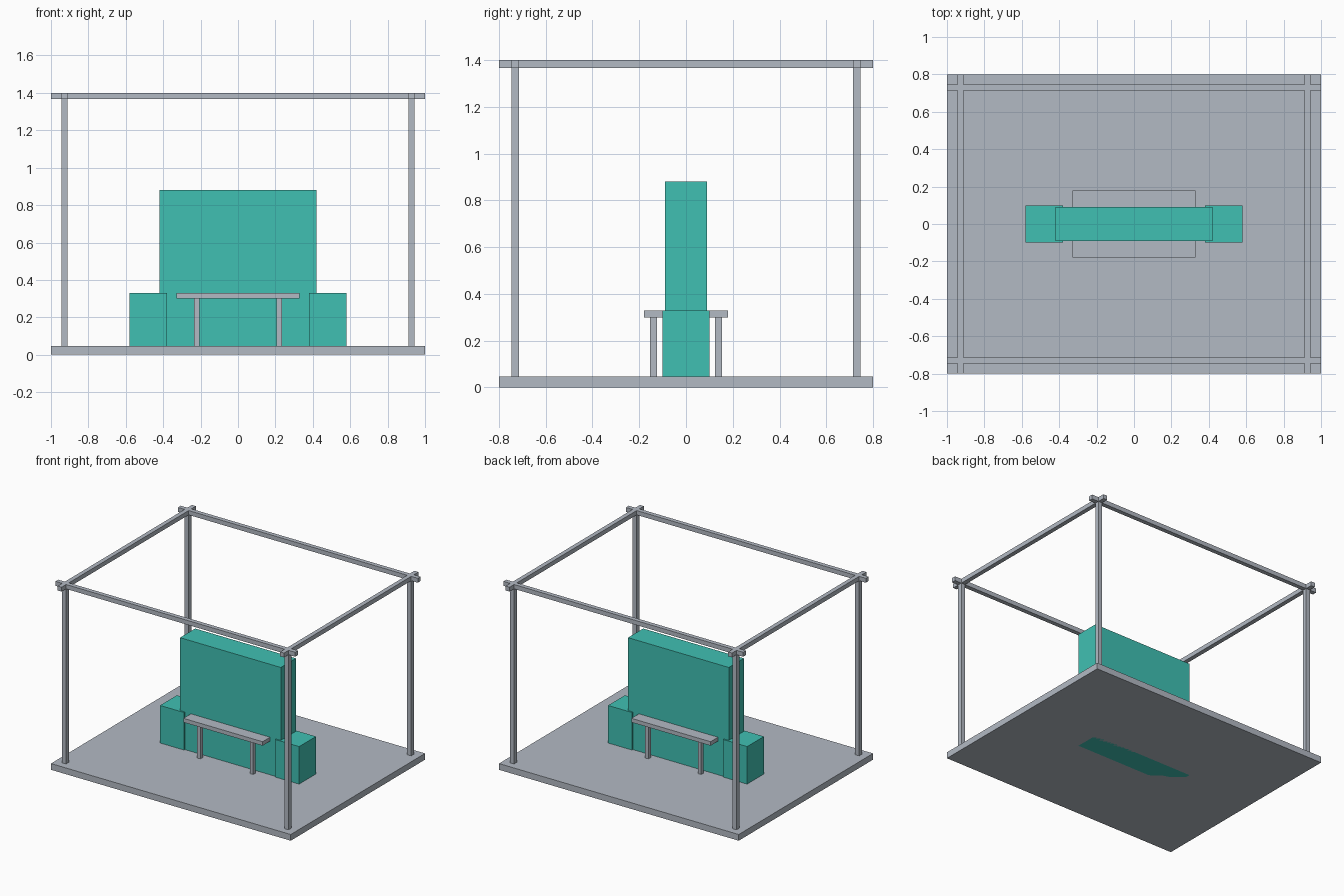
import bpy

cube = bpy.data.objects.get("Cube")
if cube:
    bpy.data.objects.remove(cube, do_unlink=True)


def material(name, colour):
    mat = bpy.data.materials.new(name)
    mat.use_nodes = True
    mat.diffuse_color = (*colour, 1)
    mat.node_tree.nodes["Principled BSDF"].inputs["Base Color"].default_value = (*colour, 1)
    return mat


GREY = material("pale grey", (0.45, 0.49, 0.55))
TEAL = material("teal", (0.051, 0.53, 0.45))


def box(name, centre, size, bottom, top, mat):
    """Box with its x/y centre and size, between two heights."""
    x, y = centre
    bpy.ops.mesh.primitive_cube_add(size=1, location=(x, y, (bottom + top) / 2))
    obj = bpy.context.object
    obj.name = name
    obj.scale = (*size, top - bottom)
    bpy.ops.object.transform_apply(location=False, rotation=False, scale=True)
    obj.data.materials.append(mat)
    return obj


FLOOR = 0.047
ROOF = 1.4
BEAM = 0.033
POST_X, POST_Y = 0.928, 0.73
COUNTER_TOP = 0.33
COUNTER_BOTTOM = 0.3
SIDES = (("right", -1), ("left", 1))
ENDS = (("front", -1), ("back", 1))

# Platform
box("platform", (0, 0), (2, 1.6), 0, FLOOR, GREY)

# Central display wall, set through the platform
box("display_wall", (0, 0), (0.84, 0.18), 0, 0.88, TEAL)

# Counter passing through the wall
box("counter_top", (0, 0), (0.66, 0.358), COUNTER_BOTTOM, COUNTER_TOP, GREY)

# Side plinths and roof beams running front to back
for side, sx in SIDES:
    box(f"{side}_plinth", (sx * 0.48, 0), (0.2, 0.2), FLOOR, COUNTER_TOP, TEAL)
    box(f"{side}_roof_beam", (sx * POST_X, 0), (BEAM, 1.6), ROOF - BEAM, ROOF, GREY)

# Roof beams running across, corner posts and counter legs
for end, sy in ENDS:
    box(f"{end}_roof_beam", (0, sy * POST_Y), (2, BEAM), ROOF - BEAM, ROOF, GREY)
    for side, sx in SIDES:
        box(f"{end}_{side}_post", (sx * POST_X, sy * POST_Y), (BEAM, BEAM),
            FLOOR, ROOF - BEAM, GREY)
        box(f"{end}_{side}_counter_leg", (sx * 0.22, sy * 0.139), (0.028, 0.028),
            FLOOR, COUNTER_BOTTOM, GREY)
